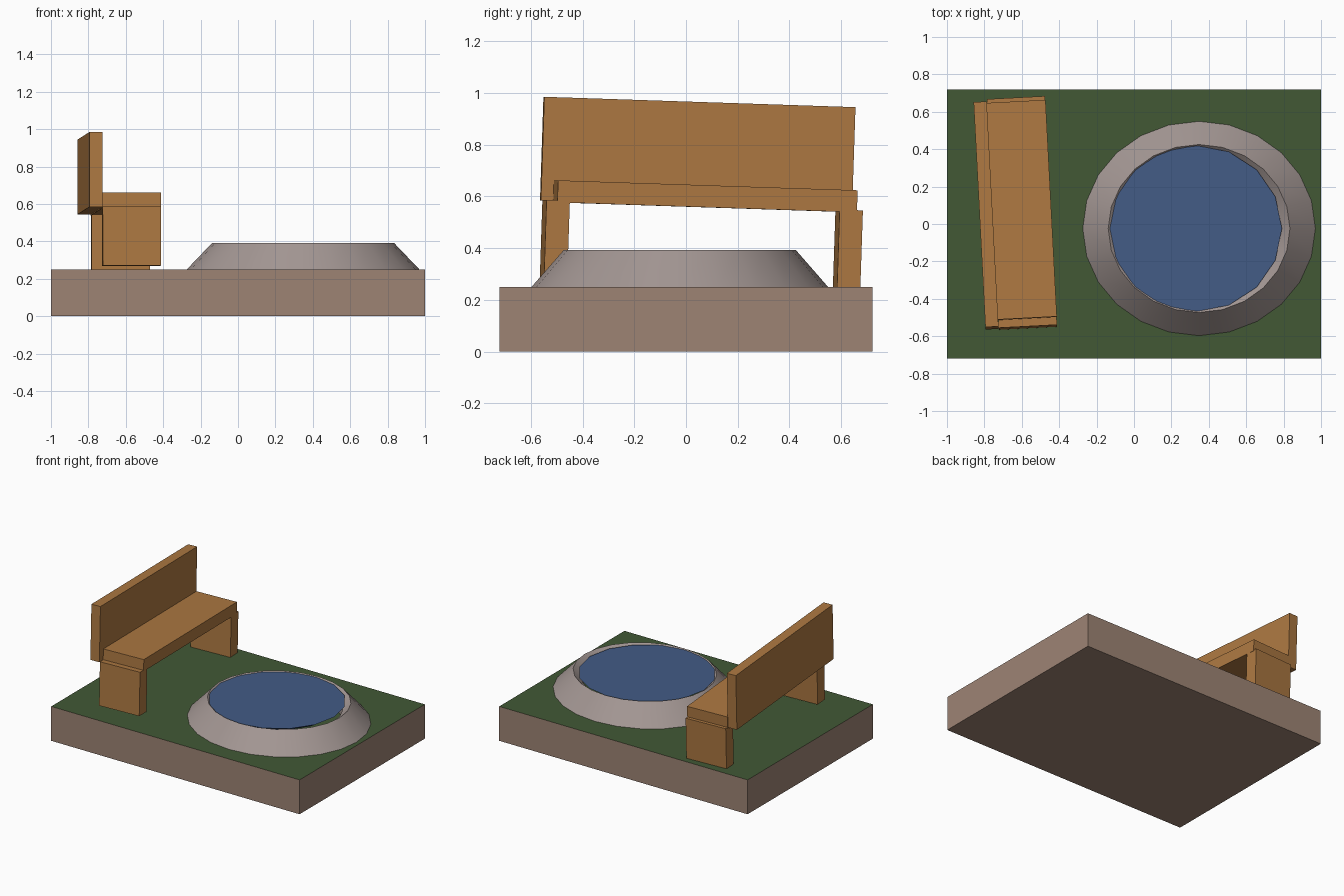
import bpy, bmesh, math
from mathutils import Matrix, Vector

if "Cube" in bpy.data.objects:
    bpy.data.objects.remove(bpy.data.objects["Cube"])


def material(name, rgb):
    m = bpy.data.materials.new(name)
    m.diffuse_color = (*rgb, 1)
    m.use_nodes = True
    m.node_tree.nodes["Principled BSDF"].inputs["Base Color"].default_value = m.diffuse_color
    return m


WOOD = material("warm wood", (0.42, 0.19, 0.054))
SOIL = material("brown soil", (0.34, 0.23, 0.175))
GRASS = material("dark grass", (0.054, 0.098, 0.036))
STONE = material("grey stone", (0.37, 0.31, 0.295))
WATER = material("blue water", (0.056, 0.106, 0.24))


def make_object(name, bm, *mats):
    bmesh.ops.recalc_face_normals(bm, faces=bm.faces)
    mesh = bpy.data.meshes.new(name)
    bm.to_mesh(mesh)
    bm.free()
    for m in mats:
        mesh.materials.append(m)
    ob = bpy.data.objects.new(name, mesh)
    bpy.context.collection.objects.link(ob)
    return ob


def box(name, center, size, frame, *mats):
    bm = bmesh.new()
    bmesh.ops.create_cube(bm, size=1.0, matrix=frame @ Matrix.Translation(center)
                          @ Matrix.Diagonal((*size, 1)))
    for f in bm.faces:
        f.normal_update()
        if len(mats) > 1 and f.normal.z > 0.9:
            f.material_index = 1
    return make_object(name, bm, *mats)


# Ground slab: soil sides, grass top
box("ground_slab", (0, 0, 0.125), (2, 1.44, 0.25), Matrix(), SOIL, GRASS)

# Bench, slightly turned and tilted
bench = (Matrix.Translation((-0.60, 0.075, 0.60))
         @ Matrix.Rotation(math.radians(3), 4, 'Z')
         @ Matrix.Rotation(math.radians(-1.9), 4, 'X'))
box("seat", (0, 0, 0), (0.315, 1.16, 0.085), bench, WOOD)
box("backrest", (-0.192, -0.025, 0.164), (0.07, 1.205, 0.40), bench, WOOD)
for name, y in (("front_leg", -0.577), ("back_leg", 0.558)):
    box(name, (0, y, -0.192), (0.312, 0.09, 0.315), bench, WOOD)


def oval(bm, cx, cy, rx, ry, z, n):
    return [bm.verts.new((cx + rx * math.cos(2 * math.pi * i / n),
                          cy + ry * math.sin(2 * math.pi * i / n), z)) for i in range(n)]


# Pond rim: sloped outside, thin lip, short inner slope
bm = bmesh.new()
N = 24
rings = [oval(bm, 0.348, -0.024, rx, ry, z, N) for rx, ry, z in (
    (0.622, 0.573, 0.25), (0.486, 0.449, 0.392), (0.43, 0.40, 0.345), (0.43, 0.40, 0.25))]
for a, b in zip(rings, rings[1:] + rings[:1]):
    for i in range(N):
        j = (i + 1) % N
        bm.faces.new((a[i], a[j], b[j], b[i]))
rim = make_object("pond_rim", bm, STONE)
bpy.context.view_layer.objects.active = rim
rim.select_set(True)
bpy.ops.object.shade_smooth_by_angle(angle=math.radians(30))

# Water surface, a little off centre in the rim
bm = bmesh.new()
top = oval(bm, 0.331, -0.024, 0.46, 0.444, 0.386, 16)
low = oval(bm, 0.331, -0.024, 0.40, 0.385, 0.35, 16)
bm.faces.new(top)
bm.faces.new(low[::-1])
for i in range(16):
    j = (i + 1) % 16
    bm.faces.new((low[i], low[j], top[j], top[i]))
make_object("water", bm, WATER)
